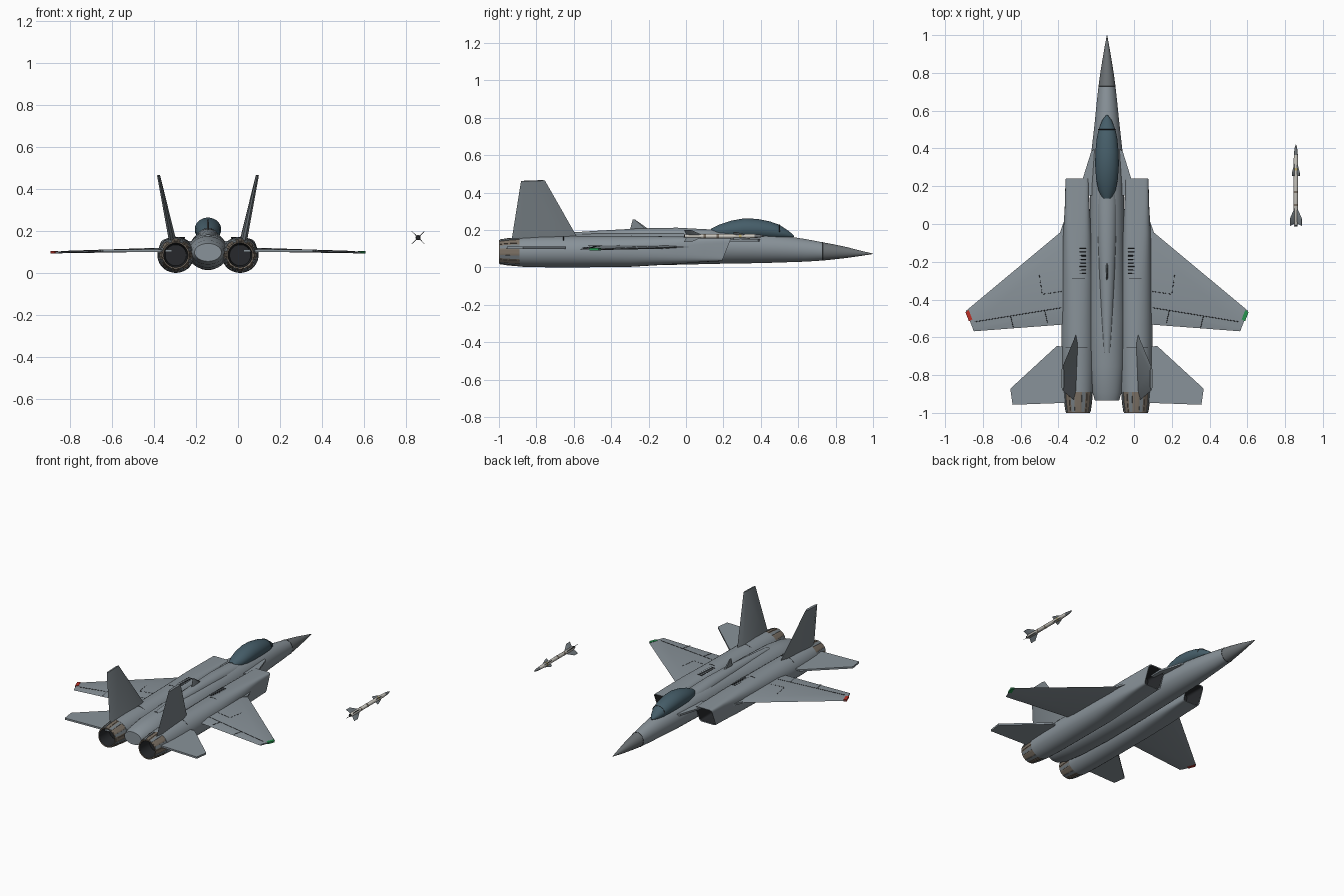
import bpy, bmesh
from math import sin, cos, pi, copysign, sqrt
from mathutils import Vector as V

if "Cube" in bpy.data.objects:
    bpy.data.objects.remove(bpy.data.objects["Cube"])

CX = -0.143          # aircraft centre line
MX, MZ = 0.857, 0.168  # missile axis


def mat(name, r, g, b):
    m = bpy.data.materials.new(name)
    m.diffuse_color = (r, g, b, 1)
    m.use_nodes = True
    m.node_tree.nodes["Principled BSDF"].inputs["Base Color"].default_value = m.diffuse_color
    return m


GREY = mat("airframe_grey", .25, .29, .32)
FIN = mat("fin_grey", .19, .22, .24)
RADOME = mat("radome_grey", .15, .165, .175)
GLASS = mat("canopy_glass", .06, .11, .14)
METAL = mat("nozzle_metal", .20, .165, .13)
DARK = mat("dark", .02, .022, .025)
RED = mat("red_light", .5, .03, .02)
GREEN = mat("green_light", .02, .3, .08)
WHITE = mat("missile_white", .6, .58, .53)
YELLOW = mat("yellow_band", .5, .4, .15)


def bridge(name, rings, m, dark_spans=0):
    """Skin a list of equal rings and cap both ends."""
    bm = bmesh.new()
    vr = [[bm.verts.new(p) for p in r] for r in rings]
    n = len(rings[0])
    for k, (a, b) in enumerate(zip(vr, vr[1:])):
        for i in range(n):
            f = bm.faces.new((a[i], a[(i + 1) % n], b[(i + 1) % n], b[i]))
            f.material_index = 1 if k < dark_spans else 0
    bm.faces.new(vr[0][::-1]).material_index = 1 if dark_spans else 0
    bm.faces.new(vr[-1])
    bmesh.ops.recalc_face_normals(bm, faces=bm.faces)
    me = bpy.data.meshes.new(name)
    bm.to_mesh(me)
    bm.free()
    me.materials.append(m)
    me.materials.append(DARK)
    ob = bpy.data.objects.new(name, me)
    bpy.context.collection.objects.link(ob)
    return ob


def section(y, x, hw, zb, zt, e=2, rake=0, n=32):
    """Superellipse cross-section across y; rake leans the top forward."""
    pts = []
    for i in range(n):
        c, s = cos(2 * pi * (i + .5) / n), sin(2 * pi * (i + .5) / n)
        u, w = (copysign(abs(q) ** (2 / e), q) for q in (c, s))
        pts.append((x + hw * u, y + rake * w, (zb + zt) / 2 + (zt - zb) / 2 * w))
    return pts


def body(name, rows, m, x=CX):
    return bridge(name, [section(y, x, hw, zb, zt) for y, hw, zb, zt in rows], m)


def turned(name, rows, m, x, z, n=32, dark=0):
    return bridge(name, [section(y, x, r, z - r, z + r, n=n) for y, r in rows], m, dark)


def surface(name, rle, rte, tle, tte, tr, tt, nrm, m):
    """Wing-like surface with sharp leading and trailing edges."""
    rings = []
    for le, te, t in ((rle, rte, tr), (tle, tte, tt)):
        le, te, o = V(le), V(te), V(nrm).normalized() * t / 2
        a, b = le.lerp(te, .15), le.lerp(te, .85)
        rings.append([le, a + o, b + o, te, b - o, a - o])
    return bridge(name, rings, m)


def plate(name, pts, z, t, m):
    return bridge(name, [[(x, y, z + d) for x, y in pts] for d in (-t / 2, t / 2)], m)


def lines(name, paths, depth=.0015):
    """Thin dark panel lines."""
    cu = bpy.data.curves.new(name, 'CURVE')
    cu.dimensions, cu.bevel_depth, cu.bevel_resolution = '3D', depth, 0
    for path in paths:
        sp = cu.splines.new('POLY')
        sp.points.add(len(path) - 1)
        for q, p in zip(sp.points, path):
            q.co = (*p, 1)
    cu.materials.append(DARK)
    bpy.context.collection.objects.link(bpy.data.objects.new(name, cu))


# Fuselage, radome, spine
body("radome", [(1, .001, .072, .074), (.93, .014, .061, .091), (.86, .026, .051, .109),
                (.79, .037, .043, .124), (.73, .045, .037, .135)], RADOME)
body("fuselage", [(.73, .045, .037, .135), (.64, .055, .031, .152), (.55, .064, .028, .166),
                  (.4, .081, .023, .185), (.2, .09, .02, .198), (-.1, .092, .013, .195),
                  (-.5, .098, .015, .184), (-.75, .092, .025, .174),
                  (-.89, .078, .04, .155), (-.935, .064, .055, .14)], GREY)
body("spine", [(.22, .05, .13, .2), (.1, .052, .13, .205), (-.05, .05, .13, .213), (-.25, .043, .13, .209),
               (-.5, .033, .13, .195), (-.68, .022, .13, .183)], GREY)
lines("radome_seam", [[(CX + .0455 * cos(a), .73, .086 + .0495 * sin(a))
                       for a in [2 * pi * i / 32 for i in range(33)]]])

# Canopy with front bow
body("canopy", [(.578, .003, .163, .17), (.55, .025, .155, .195), (.5, .045, .15, .228), (.45, .055, .15, .246),
                (.38, .062, .15, .26), (.31, .063, .15, .263), (.24, .058, .15, .25),
                (.18, .046, .155, .23), (.135, .024, .165, .208)], GLASS)
lines("canopy_bow", [[(CX + .046 * cos(pi * i / 16), .5, .189 + .04 * sin(pi * i / 16))
                      for i in range(17)]], .002)
surface("dorsal_antenna", (CX, -.2, .205), (CX, -.3, .2), (CX, -.272, .256), (CX, -.285, .256),
        .012, .006, (1, 0, 0), FIN)

panel = []
for s, side in ((-1, "left"), (1, "right")):
    def X(d):
        return CX + s * d

    # Nacelle: dark duct first, then lip, square intake blending to round
    rows = [(.08, .158, .05, .045, .145, 6, .02), (.215, .158, .057, .04, .151, 9, .025),
            (.217, .158, .062, .034, .157, 9, .025), (.1, .158, .065, .029, .161, 6, .01),
            (-.05, .157, .075, .018, .166, 3.5, 0), (-.3, .153, .085, .003, .17, 2.3, 0),
            (-.6, .153, .088, 0, .17, 2, 0), (-.78, .153, .086, .001, .168, 2, 0),
            (-.89, .153, .081, .004, .163, 2, 0)]
    bridge(side + "_nacelle", [section(y, X(x), *r) for y, x, *r in rows], GREY, 1)
    # Splitter ramp ahead of the intake
    plate(side + "_intake_ramp", [(X(.06), .4), (X(.083), .385), (X(.13), .235), (X(.13), .15), (X(.06), .15)],
          .145, .012, GREY)

    # Nozzle with overlapping petals
    turned(side + "_nozzle", [(-.9, .001), (-.9, .05), (-.998, .058), (-1, .064), (-.95, .071), (-.89, .076),
                              (-.87, .076)], METAL, X(.153), .084, dark=2)
    for i in range(16):
        a0 = 2 * pi * i / 16
        rings = [[(X(.153) + (r + d) * cos(a0 + w), y, .084 + (r + d) * sin(a0 + w))
                  for w, d in ((-.13, -.004), (.13, -.004), (.13, .003), (-.13, .003))]
                 for y, r in ((-.89, .076), (-.95, .071), (-.995, .064))]
        bridge(f"{side}_nozzle_petal_{i}", rings, FIN if i % 2 else METAL)

    # Wing, root strake, tip light
    surface(side + "_wing", (X(.2), -.005, .11), (X(.2), -.53, .11), (X(.747), -.46, .097), (X(.705), -.568, .097),
            .018, .008, (0, 0, 1), GREY)
    plate(side + "_wing_strake", [(X(.2), .03), (X(.226), .02), (X(.25), -.05), (X(.2), -.12)], .11, .012, GREY)
    plate(side + "_tip_light", [(X(.749), -.468), (X(.732), -.455), (X(.713), -.505), (X(.731), -.515)],
          .0975, .012, GREEN if s > 0 else RED)

    # Tailplane and canted fin
    plate(side + "_tailplane", [(X(.17), -.66), (X(.265), -.645), (X(.512), -.872), (X(.5), -.957), (X(.17), -.945)],
          .105, .012, GREY)
    surface(side + "_fin", (X(.16), -.575, .15), (X(.172), -.935, .13), (X(.235), -.755, .466), (X(.235), -.882, .462),
            .024, .014, (s * .97, 0, -.23), FIN)

    # Wing panel lines: hinge, flap splits, dashed walkway
    def W(d, y):
        k = (d - .2) / .547
        return X(d), y, .11 - .013 * k + .009 - .005 * k

    panel.append([W(.24, -.443), W(.7, -.518)])
    panel += [[W(d, y), W(d - .015, y - .065)] for d, y in ((.33, -.458), (.51, -.488))]
    for i in range(4):
        panel.append([W(.358 - .004 * i, -.27 - .026 * i), W(.356 - .004 * i, -.287 - .026 * i)])
        panel.append([W(.34 - .027 * i, -.372 + .004 * i), W(.322 - .027 * i, -.369 + .004 * i)])

    # Nacelle seams and cooling louvres
    def N(d, y):
        return X(d), y, .085 + .0855 * sqrt(max(0, 1 - ((d - .153) / .088) ** 2))

    for y in (-.29, -.655):
        panel.append([N(.105 + .0125 * i, y) for i in range(10)])
    lines(side + "_louvres", [[(X(d), -.13 - .019 * i, .167) for d in (.11, .145)] for i in range(8)], .003)

lines("panel_lines", panel)

# Missile: body, nose, bands, cruciform fins
turned("missile_body", [(.365, .0105), (.34, .012), (0, .012), (-.005, .009)], WHITE, MX, MZ, 20)
turned("missile_nose", [(.42, .001), (.41, .005), (.39, .0085), (.365, .0105)], RADOME, MX, MZ, 20)
turned("missile_nozzle", [(0, .008), (-.012, .009)], DARK, MX, MZ, 20)
for i, (y, m) in enumerate(((.29, YELLOW), (.17, METAL), (.1, METAL))):
    turned(f"missile_band_{i}", [(y + .006, .0125), (y - .006, .0125)], m, MX, MZ, 20)
for i in range(4):
    a = pi / 4 + i * pi / 2
    n = (-sin(a), 0, cos(a))

    def P(r, y):
        return MX + r * cos(a), y, MZ + r * sin(a)

    surface(f"missile_front_fin_{i}", P(.01, .325), P(.01, .255), P(.029, .272), P(.029, .255), .004, .002, n, FIN)
    surface(f"missile_rear_fin_{i}", P(.01, .085), P(.01, .002), P(.044, .03), P(.044, -.01), .004, .002, n, FIN)

# Smooth the skins, keep the creases
bpy.ops.object.select_all(action='DESELECT')
for o in bpy.data.objects:
    if o.type == 'MESH':
        o.select_set(True)
        bpy.context.view_layer.objects.active = o
bpy.ops.object.shade_smooth_by_angle(angle=.6)
